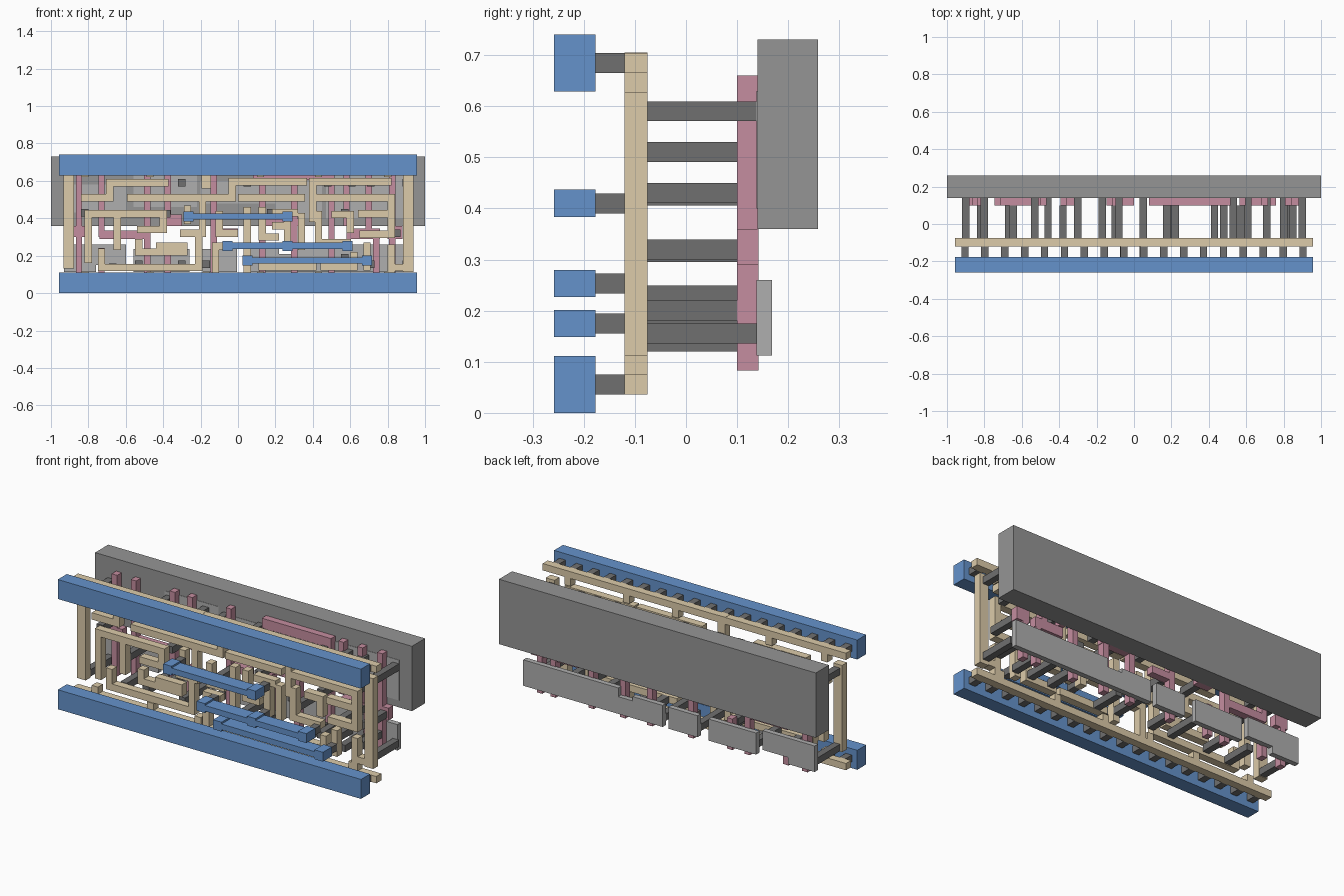
import bpy, bmesh

W = 0.039  # standard wire / contact width


def material(name, rgb):
    m = bpy.data.materials.new(name)
    m.diffuse_color = (*rgb, 1)
    return m


BLUE = material("blue", (0.13, 0.29, 0.60))
TAN = material("tan", (0.72, 0.60, 0.40))
PINK = material("pink", (0.56, 0.27, 0.35))
DARK = material("dark_grey", (0.16, 0.16, 0.16))
MID = material("mid_grey", (0.30, 0.30, 0.30))
LIGHT = material("light_grey", (0.43, 0.43, 0.43))


def layer(name, rects, y0, y1, mat):
    """One object made of boxes; each rect is x0, x1, z0, z1."""
    bm = bmesh.new()
    for x0, x1, z0, z1 in rects:
        v = bmesh.ops.create_cube(bm, size=1)["verts"]
        for p in v:
            p.co.x = x1 if p.co.x > 0 else x0
            p.co.y = y1 if p.co.y > 0 else y0
            p.co.z = z1 if p.co.z > 0 else z0
    me = bpy.data.meshes.new(name)
    bm.to_mesh(me)
    bm.free()
    me.materials.append(mat)
    ob = bpy.data.objects.new(name, me)
    bpy.context.collection.objects.link(ob)
    return ob


def wire(*pts, w=W):
    """Right-angled path -> list of rects."""
    h = w / 2
    return [(min(a[0], b[0]) - h, max(a[0], b[0]) + h,
             min(a[1], b[1]) - h, max(a[1], b[1]) + h)
            for a, b in zip(pts, pts[1:])]


def pads(pts, s=W):
    return [(x - s / 2, x + s / 2, z - s / 2, z + s / 2) for x, z in pts]


RAIL_Z = (0.0555, 0.6845)

# Back slab
layer("back_slab", [(-1, 1, 0.36, 0.73)], 0.14, 0.258, MID)

# Thin plates: lower row is free, upper row is sunk in the slab
layer("lower_plates", [(0.31, 0.91, 0.112, 0.26), (0.22, 0.31, 0.112, 0.21),
                       (0.03, 0.22, 0.112, 0.235), (-0.19, -0.006, 0.112, 0.235),
                       (-0.56, -0.26, 0.112, 0.235), (-0.76, -0.60, 0.15, 0.26),
                       (-0.93, -0.76, 0.112, 0.26)], 0.138, 0.168, LIGHT)
layer("upper_plates", [(-0.93, -0.60, 0.43, 0.58), (-0.56, -0.22, 0.46, 0.63),
                       (-0.20, 0.20, 0.48, 0.60), (0.20, 0.45, 0.40, 0.60),
                       (0.47, 0.92, 0.40, 0.63)], 0.138, 0.168, LIGHT)

# Pink gate bars
pink = []
for x, z0, z1 in [(-0.85, 0.083, 0.66), (-0.73, 0.30, 0.66), (-0.73, 0.09, 0.24),
                  (-0.485, 0.083, 0.66), (-0.375, 0.36, 0.66), (-0.375, 0.083, 0.26),
                  (-0.13, 0.083, 0.66), (0.13, 0.083, 0.66), (0.30, 0.083, 0.58),
                  (0.50, 0.083, 0.66), (0.58, 0.36, 0.66), (0.70, 0.32, 0.66),
                  (0.74, 0.083, 0.34), (0.825, 0.083, 0.66)]:
    pink.append((x - 0.017, x + 0.017, z0, z1))
pink += [(0.08, 0.515, 0.605, 0.66), (-0.74, -0.47, 0.29, 0.335),
         (-0.14, 0.0, 0.305, 0.345), (-0.39, -0.30, 0.36, 0.42),
         (0.58, 0.76, 0.29, 0.345), (0.12, 0.32, 0.36, 0.40),
         (-0.88, -0.80, 0.30, 0.36), (0.80, 0.88, 0.29, 0.36)]
layer("gate_bars", pink, 0.10, 0.142, PINK)

# Tan wiring: two rails, side posts and the maze between them
tan = [(-0.957, 0.957, z - W / 2, z + W / 2) for z in RAIL_Z]
for x in (-0.82, -0.47, -0.17, 0.12, 0.43, 0.80):
    tan += [(x - W / 2, x + W / 2, 0.62, 0.67), (x - W / 2, x + W / 2, 0.07, 0.115)]
left = (wire((-0.905, 0.16), (-0.905, 0.60), w=0.055)
        + wire((-0.82, 0.51), (-0.685, 0.51), (-0.685, 0.59), (-0.39, 0.59))
        + wire((-0.80, 0.425), (-0.40, 0.425))
        + wire((-0.645, 0.425), (-0.645, 0.25))
        + wire((-0.80, 0.425), (-0.80, 0.18))
        + wire((-0.73, 0.22), (-0.73, 0.137), (-0.21, 0.137), (-0.21, 0.29))
        + wire((-0.575, 0.51), (-0.03, 0.51), (-0.03, 0.595), (0.35, 0.595))
        + wire((-0.19, 0.51), (-0.19, 0.32), (-0.29, 0.32))
        + wire((-0.53, 0.27), (-0.53, 0.22), (-0.29, 0.22))
        + wire((-0.42, 0.25), (-0.29, 0.25))
        + wire((-0.40, 0.425), (-0.40, 0.34), (-0.52, 0.34))
        + wire((-0.27, 0.45), (-0.27, 0.39))
        + wire((-0.17, 0.68), (-0.17, 0.585), w=0.05))
middle = (wire((-0.12, 0.06), (-0.12, 0.25), (-0.05, 0.25))
          + wire((-0.10, 0.42), (-0.10, 0.32), (-0.02, 0.32))
          + wire((0.02, 0.51), (0.34, 0.51))
          + wire((0.05, 0.44), (0.05, 0.12))
          + wire((0.13, 0.44), (0.13, 0.30), (0.20, 0.30))
          + wire((0.265, 0.42), (0.265, 0.25))
          + wire((0.20, 0.36), (0.265, 0.36))
          + wire((0.13, 0.14), (0.40, 0.14))
          + wire((0.20, 0.43), (0.30, 0.43)))
right = (wire((0.40, 0.40), (0.40, 0.595), (0.80, 0.595))
         + wire((0.40, 0.51), (0.82, 0.51), (0.82, 0.425), (0.66, 0.425))
         + wire((0.82, 0.425), (0.82, 0.315), (0.67, 0.315))
         + wire((0.34, 0.41), (0.34, 0.25))
         + wire((0.43, 0.42), (0.43, 0.27), (0.585, 0.27))
         + wire((0.52, 0.42), (0.60, 0.42), (0.60, 0.34))
         + wire((0.46, 0.14), (0.62, 0.14), (0.62, 0.20))
         + wire((0.69, 0.25), (0.69, 0.14))
         + wire((0.82, 0.24), (0.82, 0.08))
         + wire((0.82, 0.137), (0.91, 0.137))
         + wire((0.91, 0.14), (0.91, 0.60), w=0.055))
layer("maze_wiring", tan + left + middle + right, -0.12, -0.075, TAN)

# Long dark posts from the maze to the plates and to the gate bars
to_plate = [(x, z) for x in (-0.90, -0.53, -0.30, -0.17, 0.05, 0.48, 0.61, 0.71, 0.90)
            for z in (0.59, 0.155)]
to_plate += [(x, 0.51) for x in (-0.80, -0.46, -0.08, 0.22, 0.53, 0.80)]
to_gate = [(-0.82, 0.43), (-0.645, 0.315), (-0.38, 0.425), (-0.10, 0.32),
           (0.175, 0.43), (0.43, 0.32), (0.57, 0.43), (0.71, 0.315), (0.85, 0.32)]
to_gate += [(-0.67, 0.14), (-0.38, 0.23), (0.18, 0.14), (0.57, 0.19), (0.82, 0.20)]
layer("plate_posts", pads(to_plate), -0.075, 0.139, DARK)
layer("gate_posts", pads(to_gate), -0.075, 0.10, DARK)

# Blue rails and the three cross links with square pads
BLUE_Y = (-0.258, -0.177)
layer("front_rails", [(-0.957, 0.957, z - 0.0555, z + 0.0555) for z in RAIL_Z],
      *BLUE_Y, BLUE)
links = [(0.41, (-0.265, 0.265)), (0.253, (-0.055, 0.265, 0.585)), (0.175, (0.05, 0.69))]
studs = [(-0.9035 + 0.1063 * i, z) for i in range(18) for z in RAIL_Z]
for i, (z, xs) in enumerate(links):
    ends = [(x, z) for x in xs]
    studs += ends
    layer(f"cross_link_{i + 1}",
          pads(ends, 0.0535) + [(xs[0], xs[-1], z - 0.0165, z + 0.0165)], *BLUE_Y, BLUE)
    # small tan landing under each pad is covered by the maze

# Short dark studs between the blue layer and the maze
layer("short_studs", pads(studs), -0.177, -0.12, DARK)
